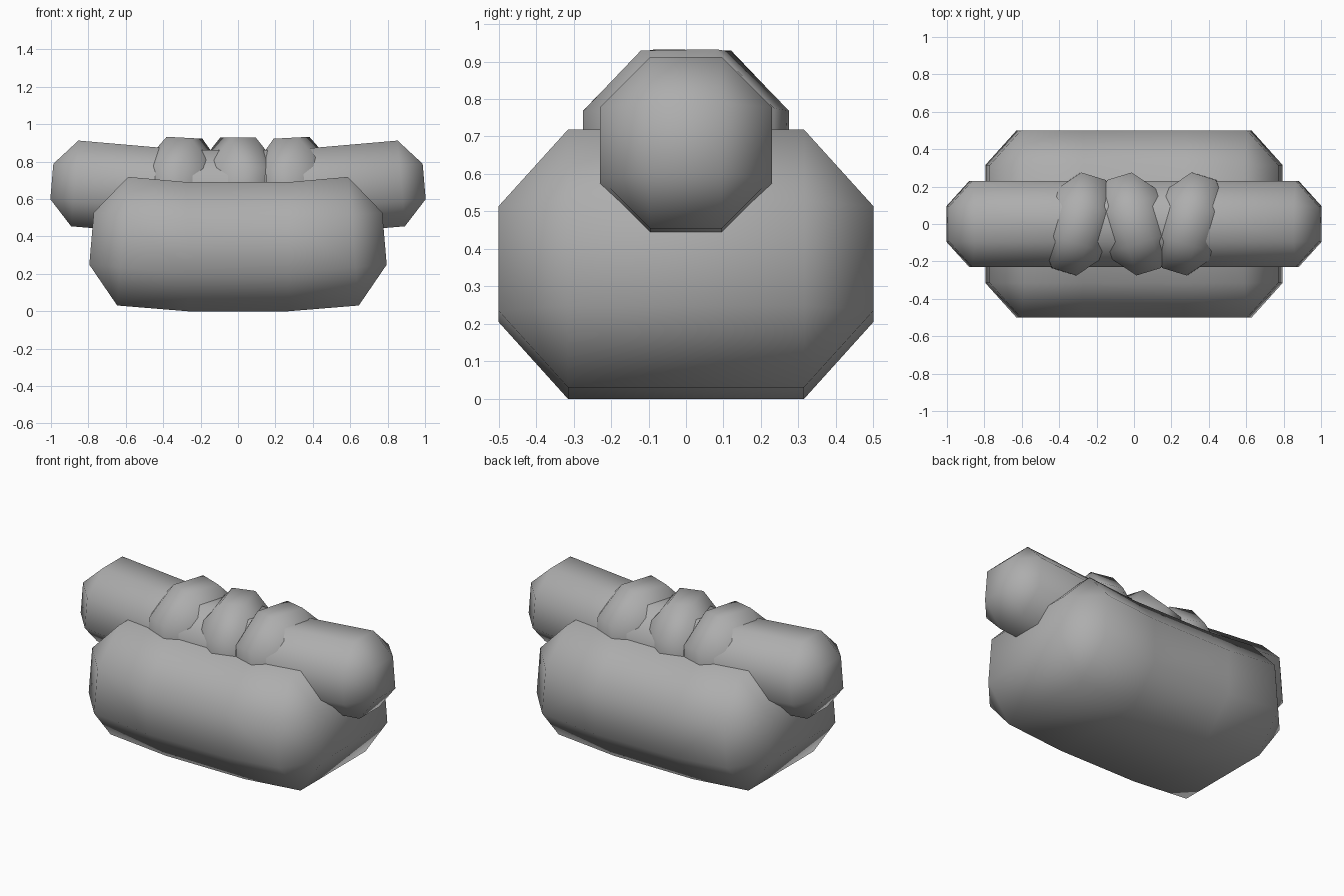
import bpy
import bmesh
from math import radians, sin, cos
from mathutils import Matrix, Vector

cube = bpy.data.objects.get("Cube")
if cube:
    bpy.data.objects.remove(cube, do_unlink=True)

# Single plain grey
grey = bpy.data.materials.new("plain_grey")
grey.use_nodes = True
colour = (0.42, 0.42, 0.42, 1)
grey.diffuse_color = colour
grey.node_tree.nodes["Principled BSDF"].inputs["Base Color"].default_value = colour


def chamfered_box(half, flat):
    """Box of given half sizes whose faces keep the given flat half sizes."""
    bm = bmesh.new()
    signs = (-1, 1)
    for axis in range(3):
        for sx in signs:
            for sy in signs:
                for sz in signs:
                    s = (sx, sy, sz)
                    bm.verts.new([s[i] * (half[i] if i == axis else flat[i])
                                  for i in range(3)])
    bmesh.ops.convex_hull(bm, input=bm.verts[:])
    bmesh.ops.dissolve_limit(bm, angle_limit=radians(1),
                             verts=bm.verts[:], edges=bm.edges[:])
    return bm


def bend_up(bm, hinge, angle):
    """Cut the box at two hinges and swing both ends upwards."""
    for side in (-1, 1):
        bmesh.ops.bisect_plane(bm, geom=bm.verts[:] + bm.edges[:] + bm.faces[:],
                               plane_co=(side * hinge, 0, 0), plane_no=(1, 0, 0))
    for v in bm.verts:
        reach = abs(v.co.x) - hinge
        if reach > 0.001:
            side = 1 if v.co.x > 0 else -1
            x, z = reach, v.co.z
            v.co.x = side * (hinge + x * cos(angle) - z * sin(angle))
            v.co.z = x * sin(angle) + z * cos(angle)


def finish(name, bm, matrix):
    bm.transform(matrix)
    bmesh.ops.recalc_face_normals(bm, faces=bm.faces[:])
    for f in bm.faces:
        f.smooth = True
    mesh = bpy.data.meshes.new(name)
    bm.to_mesh(mesh)
    bm.free()
    mesh.materials.append(grey)
    obj = bpy.data.objects.new(name, mesh)
    bpy.context.scene.collection.objects.link(obj)


# Bun
bun = chamfered_box((0.785, 0.5, 0.345), (0.618, 0.315, 0.14))
bend_up(bun, 0.27, 0.085)
finish("bun", bun, Matrix.Translation((0, 0, 0.345)))

# Sausage
sausage = chamfered_box((0.998, 0.23, 0.23), (0.875, 0.095, 0.095))
bend_up(sausage, 0.27, 0.085)
finish("sausage", sausage, Matrix.Translation((0, 0, 0.632)))

# Sauce bands, turned alternately across the sausage
for name, x, turn, tilt in (("right", -0.3, -17, 3),
                            ("middle", 0, 17, 0),
                            ("left", 0.3, -17, -3)):
    band = chamfered_box((0.2, 0.267, 0.265), (0.068, 0.105, 0.105))
    finish("sauce_band_" + name, band,
           Matrix.Translation((x, 0, 0.663))
           @ Matrix.Rotation(radians(tilt), 4, 'Y')
           @ Matrix.Rotation(radians(turn), 4, 'Z'))
